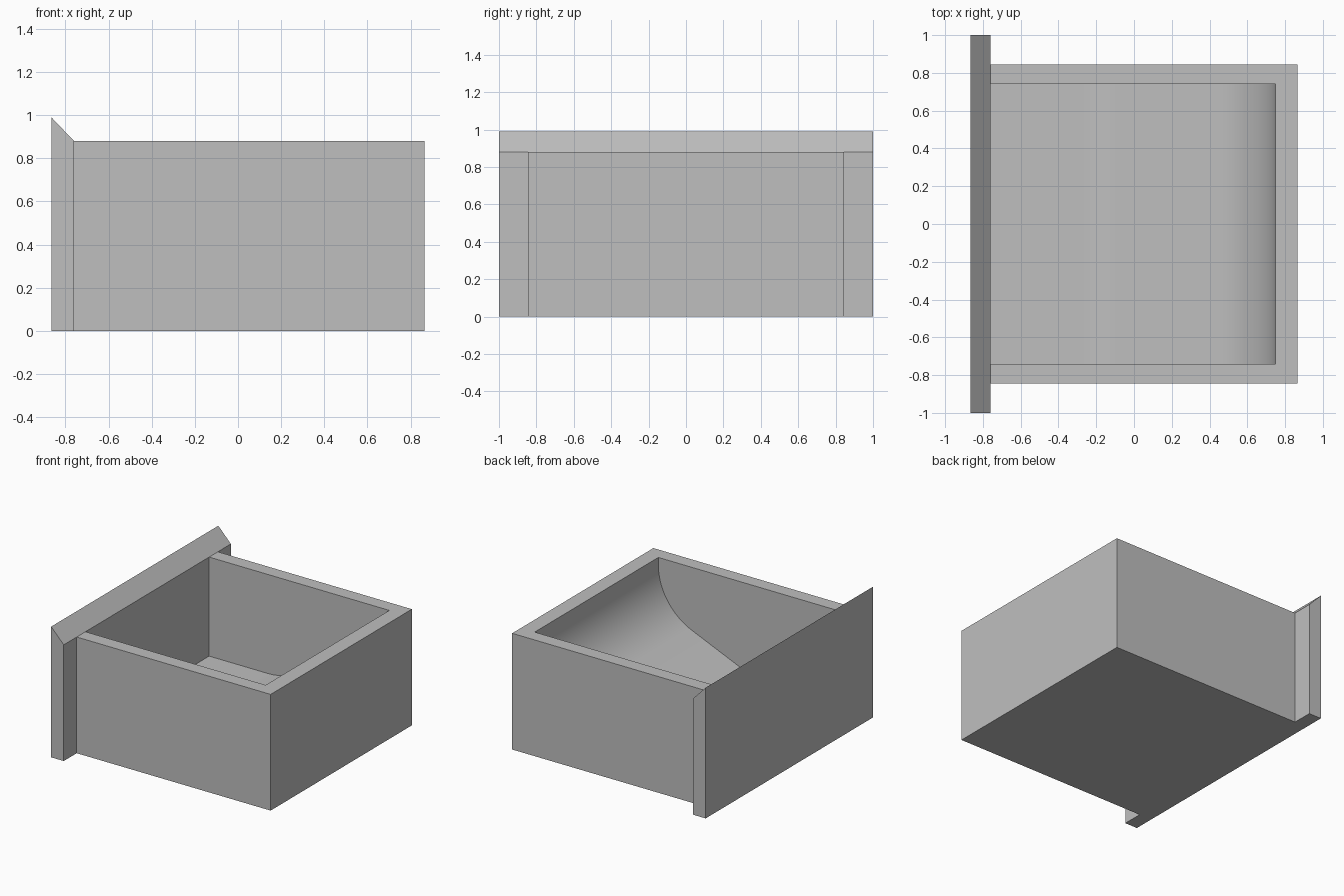
import bpy, bmesh
from math import sin, cos, tan, radians

cube = bpy.data.objects.get("Cube")
if cube:
    bpy.data.objects.remove(cube, do_unlink=True)

grey = bpy.data.materials.new("plain grey")
grey.use_nodes = True
grey.diffuse_color = (0.52, 0.52, 0.52, 1)
grey.node_tree.nodes["Principled BSDF"].inputs["Base Color"].default_value = grey.diffuse_color


def prism(name, profile, half_width):
    """Extrude an (x, z) profile along y, centred on y = 0."""
    bm = bmesh.new()
    face = bm.faces.new([bm.verts.new((x, -half_width, z)) for x, z in profile])
    moved = bmesh.ops.extrude_face_region(bm, geom=[face])["geom"]
    bmesh.ops.translate(bm, vec=(0, 2 * half_width, 0),
                        verts=[v for v in moved if isinstance(v, bmesh.types.BMVert)])
    bmesh.ops.recalc_face_normals(bm, faces=bm.faces)
    mesh = bpy.data.meshes.new(name)
    bm.to_mesh(mesh)
    bm.free()
    mesh.materials.append(grey)
    obj = bpy.data.objects.new(name, mesh)
    bpy.context.collection.objects.link(obj)
    return obj


def arc(cx, cz, radius, start, end, steps):
    """Points on an arc, angles in degrees."""
    angles = [radians(start + (end - start) * i / steps) for i in range(steps + 1)]
    return [(cx + radius * cos(a), cz + radius * sin(a)) for a in angles]


END, JOINT, RIM, FLOOR = 0.865, -0.76, 0.88, 0.13

# Front panel with a bevelled lip
prism("front_panel", [(-END, 0), (JOINT, 0), (JOINT, RIM), (-END, 0.99)], 1.0)

# Solid drawer body
body = prism("drawer_body", [(JOINT, 0), (END, 0), (END, RIM), (JOINT, RIM)], 0.845)

# Cavity: level floor, gentle ramp, then a rounded scoop up the end wall
radius, ramp, wall_x, centre_z = 0.46, 23, 0.75, 0.827
scoop = arc(wall_x - radius, centre_z, radius, ramp - 90, 0, 24)
foot_x = scoop[0][0] - (scoop[0][1] - FLOOR) / tan(radians(ramp))
bend_x = foot_x - radius * tan(radians(ramp / 2))
bend = arc(bend_x, FLOOR + radius, radius, -90, ramp - 90, 8)
cavity = prism("cavity_cutter",
               [(JOINT - 0.1, FLOOR)] + bend + scoop
               + [(wall_x, RIM + 0.1), (JOINT - 0.1, RIM + 0.1)], 0.74)
cavity.hide_render = True

# Hollow the body and drop the cutter
cut = body.modifiers.new("hollow", "BOOLEAN")
cut.operation, cut.solver, cut.object = "DIFFERENCE", "EXACT", cavity
bpy.context.view_layer.objects.active = body
body.select_set(True)
bpy.ops.object.modifier_apply(modifier=cut.name)
bpy.data.objects.remove(cavity, do_unlink=True)
bpy.ops.object.shade_smooth_by_angle(angle=radians(30))
